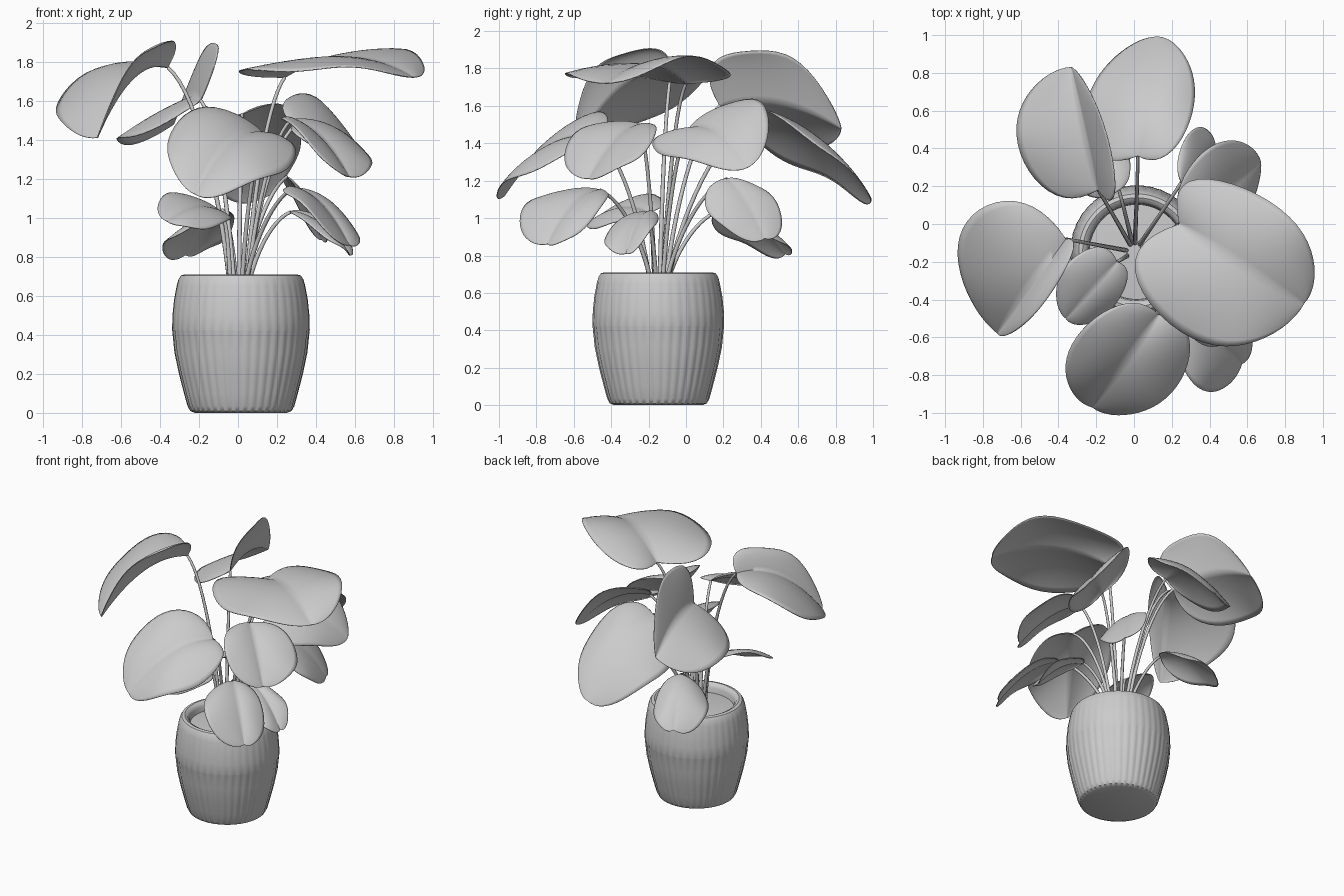
import bpy, bmesh, math, random
from mathutils import Vector

if "Cube" in bpy.data.objects:
    bpy.data.objects.remove(bpy.data.objects["Cube"])
random.seed(4)

POT = Vector((0.015, -0.148, 0))


def finish(name, bm, angle=60):
    me = bpy.data.meshes.new(name)
    bm.to_mesh(me)
    bm.free()
    ob = bpy.data.objects.new(name, me)
    bpy.context.collection.objects.link(ob)
    bpy.ops.object.select_all(action='DESELECT')
    bpy.context.view_layer.objects.active = ob
    ob.select_set(True)
    bpy.ops.object.shade_smooth_by_angle(angle=math.radians(angle))
    return ob


def lathe(name, profile, seg, flutes=0, depth=None):
    """Revolve (r, z) points around the pot axis, optionally fluted."""
    bm = bmesh.new()
    rings = []
    for i, (r, z) in enumerate(profile):
        ring = []
        for k in range(seg):
            a = 2 * math.pi * k / seg
            d = depth(i, z) * abs(math.sin(a * flutes / 2)) ** 3 if depth else 0
            ring.append(bm.verts.new((POT.x + (r - d) * math.cos(a),
                                      POT.y + (r - d) * math.sin(a), z)))
        rings.append(ring)
    for a, b in zip(rings, rings[1:]):
        for k in range(seg):
            n = (k + 1) % seg
            bm.faces.new((a[k], a[n], b[n], b[k]))
    bm.faces.new(rings[0][::-1])
    bm.faces.new(rings[-1])
    return finish(name, bm, 40)


# Fluted pot: shallow grooves run down the wall, deeper below the middle seam
pot_profile = [(0.235, 0.0), (0.26, 0.01), (0.274, 0.035), (0.292, 0.10), (0.318, 0.20),
               (0.341, 0.31), (0.352, 0.418), (0.353, 0.425), (0.351, 0.50), (0.343, 0.58),
               (0.330, 0.65), (0.320, 0.685), (0.307, 0.705), (0.287, 0.71), (0.267, 0.70),
               (0.257, 0.68), (0.25, 0.60)]
lathe("pot", pot_profile, 252, 42,
      lambda i, z: 0 if i > 10 or z < 0.03 else (0.004 if z < 0.42 else 0.002))

# Soil disc with a slight mound
lathe("soil", [(0.252, 0.61), (0.252, 0.645), (0.15, 0.655), (0.03, 0.66)], 48)


def leaf(name, base, tip, left, right, arch=0.08, lobe=0.38, puff=0.025):
    """Heart-shaped blade: midrib base->tip, reaching out to a left and a right edge point."""
    base, tip, left, right = map(Vector, (base, tip, left, right))
    axis = tip - base
    NU, NV = 26, 22

    def rib(u):
        return base + axis * u + Vector((0, 0, arch * 4 * u * (1 - u)))

    mid = rib(0.44)
    ph = random.uniform(0, 6)
    bm = bmesh.new()
    grid = []
    for i in range(NU + 1):
        t = i / NU
        u = 0.5 - 0.5 * math.cos(math.pi * t)
        w = max(0.0, math.sin(math.pi * u ** 0.84)) ** 0.54
        row = []
        for j in range(NV + 1):
            v = 2 * j / NV - 1
            s = abs(v)
            side = (left if v > 0 else right) - mid
            p = rib(u) + side * (s * w)
            p -= axis * (lobe * (1 - u) ** 3 * s * w)          # lobes behind the stalk
            p.z += puff * 4 * s * (1 - s) * w                  # rounded halves
            p.z += 0.04 * axis.length * s * s * w * math.sin(7 * u + ph + (2 if v > 0 else 0))
            row.append(bm.verts.new(p))
        grid.append(row)
    for i in range(NU):
        for j in range(NV):
            bm.faces.new((grid[i][j], grid[i][j + 1], grid[i + 1][j + 1], grid[i + 1][j]))
    bmesh.ops.remove_doubles(bm, verts=bm.verts, dist=1e-4)
    bmesh.ops.recalc_face_normals(bm, faces=bm.faces)
    ob = finish(name + "_leaf", bm, 80)
    mod = ob.modifiers.new("thickness", 'SOLIDIFY')
    mod.thickness = 0.005
    mod.offset = 0
    stalk(name + "_stalk", base)


def stalk(name, end):
    """Slim stem from the soil, rising steeply and bending out to the blade."""
    out = Vector((end.x - POT.x, end.y - POT.y, 0))
    start = Vector((POT.x - 0.01, POT.y, 0.64)) + out.normalized() * 0.045
    h = end.z - start.z
    cu = bpy.data.curves.new(name, 'CURVE')
    cu.dimensions = '3D'
    cu.bevel_depth = 0.011
    cu.bevel_resolution = 2
    cu.resolution_u = 14
    sp = cu.splines.new('BEZIER')
    sp.bezier_points.add(1)
    a, b = sp.bezier_points
    for p in (a, b):
        p.handle_left_type = p.handle_right_type = 'FREE'
    a.co, b.co = start, end
    a.handle_left = start - Vector((0, 0, 0.1))
    a.handle_right = start + Vector((out.x * 0.15, out.y * 0.15, h * 0.45))
    b.handle_left = end - out * 0.38 - Vector((0, 0, h * 0.1))
    b.handle_right = end + out * 0.1
    a.radius, b.radius = 1.15, 0.8
    bpy.context.collection.objects.link(bpy.data.objects.new(name, cu))


# Upper tier
leaf("top_right", (0.24, 0.00, 1.72), (0.90, -0.42, 1.72), (0.78, 0.08, 1.84), (0.31, -0.61, 1.78),
     0.10, 0.52, 0.025)
leaf("top_left", (-0.36, -0.08, 1.77), (-0.72, -0.58, 1.41), (-0.47, -0.41, 1.86), (-0.90, -0.01, 1.65),
     0.12, 0.25, 0.035)
leaf("back_left", (-0.19, 0.18, 1.60), (-0.33, 0.83, 1.48), (-0.62, 0.45, 1.38), (-0.13, 0.42, 1.91),
     0.07, 0.25, 0.02)
leaf("back", (0.02, 0.36, 1.53), (0.12, 0.99, 1.10), (-0.25, 0.64, 1.26), (0.32, 0.65, 1.45),
     0.12, 0.2)

# Middle tier
leaf("front", (0.13, -0.48, 1.43), (-0.22, -0.97, 1.12), (0.21, -0.88, 1.24), (-0.32, -0.62, 1.49),
     0.11, 0.25, 0.035)
leaf("right_back", (0.29, 0.01, 1.47), (0.67, 0.33, 1.27), (0.39, 0.40, 1.60), (0.49, -0.10, 1.34),
     0.09, 0.3)
leaf("right_front", (0.27, -0.25, 1.50), (0.57, -0.52, 1.21), (0.65, -0.23, 1.36), (0.33, -0.62, 1.41),
     0.06, 0.22)

# Lower tier
leaf("low_front_left", (-0.09, -0.20, 1.03), (-0.36, -0.50, 0.98), (-0.13, -0.46, 0.96),
     (-0.36, -0.22, 1.11), 0.05, 0.25, 0.02)
leaf("low_front_right", (0.28, -0.46, 1.15), (0.57, -0.74, 0.86), (0.57, -0.51, 0.99),
     (0.33, -0.86, 1.05), 0.07, 0.2, 0.025)
leaf("low_right", (0.27, -0.21, 1.03), (0.57, -0.32, 0.81), (0.50, -0.17, 0.95),
     (0.45, -0.43, 0.91), 0.05, 0.2, 0.02)
leaf("low_back_right", (0.25, 0.22, 1.21), (0.43, 0.42, 0.89), (0.30, 0.49, 1.06),
     (0.42, 0.14, 1.00), 0.04, 0.2, 0.02)
leaf("low_back_left", (-0.08, 0.18, 1.04), (-0.27, 0.53, 0.81), (-0.37, 0.27, 0.87),
     (-0.07, 0.48, 0.90), 0.06, 0.2, 0.02)
